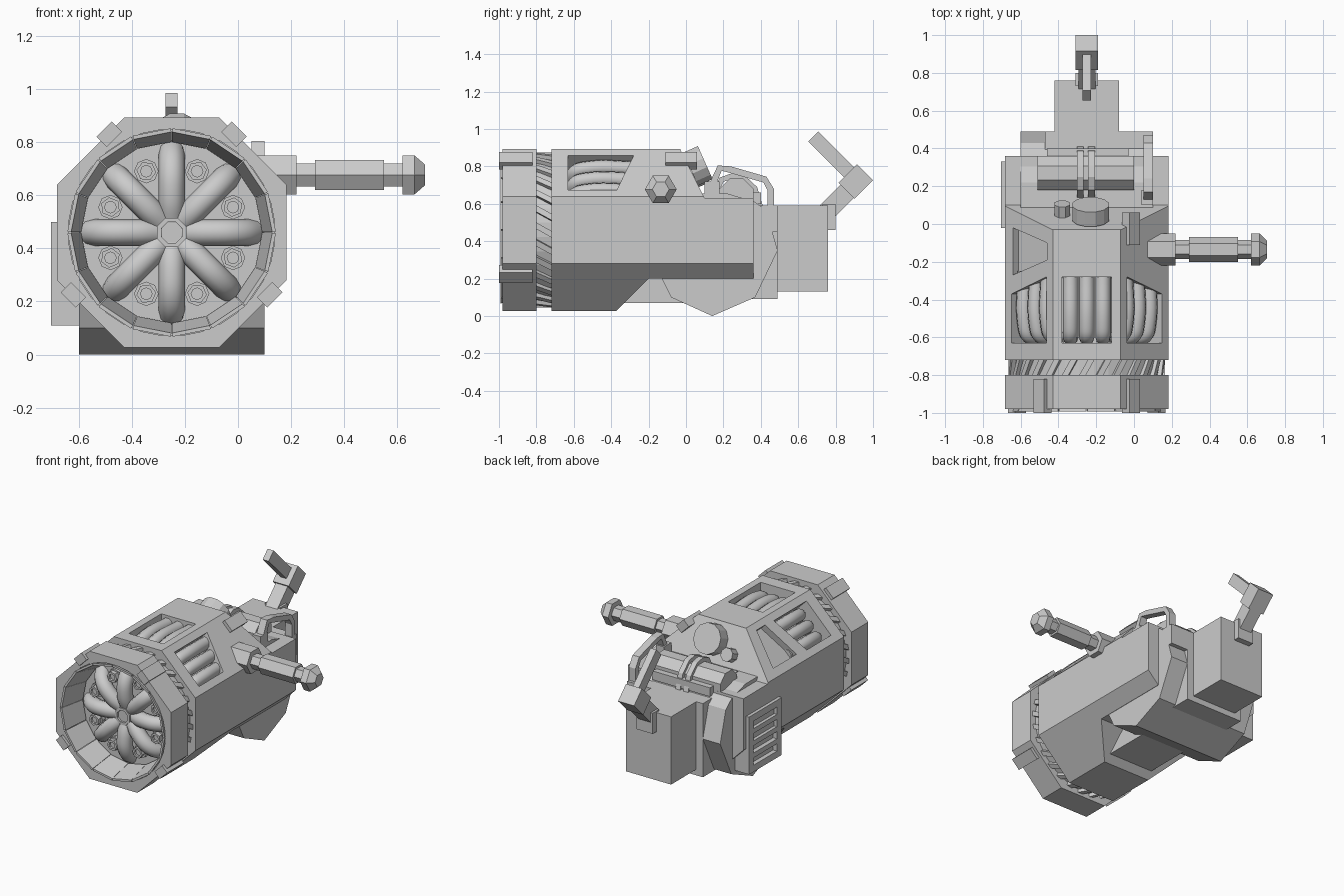
import bpy, bmesh
from math import pi, cos, sin, radians
from mathutils import Matrix, Vector

if "Cube" in bpy.data.objects:
    bpy.data.objects.remove(bpy.data.objects["Cube"])

CX, CZ, APO = -0.25, 0.46, 0.433        # barrel axis and octagon apothem
HUB = Vector((CX, 0, CZ))
X, Y, Z = (1, 2, 0), (0, 2, 1), (0, 1, 2)


def link(name, mesh):
    ob = bpy.data.objects.new(name, mesh)
    bpy.context.collection.objects.link(ob)
    return ob


def spin(angle):
    return Matrix.Translation(HUB) @ Matrix.Rotation(angle, 4, 'Y') @ Matrix.Translation(-HUB)


def pose(ob, at, rx=0):
    ob.matrix_world = Matrix.Translation(at) @ Matrix.Rotation(radians(rx), 4, 'X')
    return ob


def ngon(n, r, u=0, v=0, phase=0.5):
    return [(u + r * cos((i + phase) * 2 * pi / n), v + r * sin((i + phase) * 2 * pi / n)) for i in range(n)]


def loft(name, rings, axis):
    """Skin equal-sided outlines, each given as (points, position along axis)."""
    bm = bmesh.new()
    loops = []
    for pts, d in rings:
        loop = []
        for u, v in pts:
            co = [0, 0, 0]
            a, b, c = axis
            co[a], co[b], co[c] = u, v, d
            loop.append(bm.verts.new(co))
        loops.append(loop)
    for lo, hi in zip(loops, loops[1:]):
        for i in range(len(lo)):
            j = (i + 1) % len(lo)
            bm.faces.new((lo[i], lo[j], hi[j], hi[i]))
    bm.faces.new(loops[0])
    bm.faces.new(loops[-1])
    bmesh.ops.recalc_face_normals(bm, faces=bm.faces)
    mesh = bpy.data.meshes.new(name)
    bm.to_mesh(mesh)
    bm.free()
    return link(name, mesh)


def prism(name, pts, axis, a, b):
    return loft(name, [(pts, a), (pts, b)], axis)


def box(name, x, y, z):
    return prism(name, [(x[0], y[0]), (x[1], y[0]), (x[1], y[1]), (x[0], y[1])], Z, *z)


def block(name, size, at, rx=0):
    sx, sy, sz = (s / 2 for s in size)
    return pose(box(name, (-sx, sx), (-sy, sy), (-sz, sz)), at, rx)


def bake(ob):
    dg = bpy.context.evaluated_depsgraph_get()
    return bpy.data.meshes.new_from_object(ob.evaluated_get(dg))


def cut(ob, tool, op='DIFFERENCE'):
    mod = ob.modifiers.new("cut", 'BOOLEAN')
    mod.object, mod.operation, mod.solver = tool, op, 'EXACT'
    bpy.context.view_layer.update()
    mesh = bake(ob)
    ob.modifiers.clear()
    ob.data = mesh
    bpy.data.objects.remove(tool)


def tube(name, pts, r):
    cu = bpy.data.curves.new(name, 'CURVE')
    cu.dimensions, cu.bevel_depth, cu.bevel_resolution = '3D', r, 3
    cu.resolution_u, cu.use_fill_caps = 6, True
    sp = cu.splines.new('BEZIER')
    sp.bezier_points.add(len(pts) - 1)
    for bp, p in zip(sp.bezier_points, pts):
        bp.co, bp.handle_left_type, bp.handle_right_type = p, 'AUTO', 'AUTO'
    tmp = link("tube_path", cu)
    bpy.context.view_layer.update()
    mesh = bake(tmp)
    bpy.data.objects.remove(tmp)
    return link(name, mesh)


def around(ob, n, phase=0.0):
    for i in range(n):
        o = ob if i == 0 else link(ob.name, ob.data)
        o.matrix_world = spin((i + phase) * 2 * pi / n)


def strip(name, path, t, x, w):
    """Flat bar of thickness t bent along a path in the side plane."""
    inner = []
    for i, p in enumerate(path):
        d = Vector(path[min(i + 1, len(path) - 1)]) - Vector(path[max(i - 1, 0)])
        d.normalize()
        inner.append((p[0] + d.y * t, p[1] - d.x * t))
    return prism(name, path + inner[::-1], X, x - w / 2, x + w / 2)


# Main octagonal body trimmed to its side profile
octagon = ngon(8, APO / cos(pi / 8), CX, CZ)
body = prism("body", octagon, Y, -0.72, 0.36)
side = [(-0.8, 0.0), (-0.4, 0.0), (-0.2, 0.2), (0.5, 0.2), (0.5, 0.63), (0.1, 0.63), (-0.03, 0.89), (-0.04, 1), (-0.8, 1)]
cut(body, prism("side_cutter", side, X, -1, 1), 'INTERSECT')

# Windows with bent tubes on the three upper faces
for turn, skew in ((0, 0), (1, 1), (-1, -1)):
    ends = [-0.28 - 0.045 * abs(skew) - 0.045 * s * skew for s in (-1, 1)]
    win = [(CX - 0.13, -0.63), (CX + 0.13, -0.63), (CX + 0.13, ends[1]), (CX - 0.13, ends[0])]
    tool = prism("window_cutter", win, Z, 0.76, 1.0)
    tool.matrix_world = spin(turn * pi / 4)
    cut(body, tool)
    for u in (-0.086, 0, 0.086):
        t = tube("window_tube", [(CX + u, y, z) for y, z in ((-0.25, 0.835), (-0.54, 0.835), (-0.59, 0.81), (-0.6, 0.74))], 0.041)
        t.matrix_world = spin(turn * pi / 4)
recess = [(CX - 0.12, -0.02), (CX - 0.12, -0.27), (CX + 0.135, -0.19), (CX + 0.135, -0.1)]
tool = prism("recess_cutter", recess, Z, 0.85, 1.0)
tool.matrix_world = spin(-pi / 4)
cut(body, tool)

# Front ring with round mouth and flared lining plates
ring = prism("front_ring", octagon, Y, -0.98, -0.8)
cut(ring, prism("mouth_cutter", ngon(32, 0.39, CX, CZ), Y, -1.1, -0.7))
half = 0.073
plate = loft("mouth_plate", [([(CX - w, CZ + r), (CX + w, CZ + r), (CX + w, CZ + r + 0.014), (CX - w, CZ + r + 0.014)], y)
                             for w, r, y in ((half, 0.372, -0.992), (half * 0.9, 0.335, -0.82))], Y)
around(plate, 16, 0.5)

# Clamp lugs
for u, v, s in ((0.235, 0.37, 1), (-0.235, 0.37, -1), (0.37, -0.235, -1), (-0.37, -0.235, 1)):
    lug = block("ring_lug", (0.08, 0.18, 0.055), (0, 0, 0))
    lug.matrix_world = Matrix.Translation((CX + u, -0.91, CZ + v)) @ Matrix.Rotation(s * pi / 4, 4, 'Y')
lug = block("body_lug", (0.08, 0.17, 0.055), (0, 0, 0))
lug.matrix_world = Matrix.Translation((-0.015, -0.025, 0.83)) @ Matrix.Rotation(pi / 4, 4, 'Y')

# Finned neck between ring and body
prism("neck", ngon(32, 0.395, CX, CZ), Y, -0.8, -0.7)
fin = prism("neck_fin", [(CX - 0.04, -0.8), (CX - 0.005, -0.8), (CX + 0.04, -0.72), (CX + 0.005, -0.72)], Z, CZ + 0.37, CZ + 0.415)
around(fin, 28)

# Hub, radial tubes and bolts inside the mouth
prism("hub", ngon(8, 0.085, CX, CZ), Y, -0.86, -0.78)
hub_nut = prism("hub_nut", ngon(8, 0.06, CX, CZ), Y, -0.885, -0.85)
cut(hub_nut, prism("hub_cutter", ngon(8, 0.042, CX, CZ), Y, -0.9, -0.87))
around(tube("radial_tube", [(CX, y, CZ + r) for r, y in ((0.04, -0.82), (0.14, -0.855), (0.25, -0.84), (0.325, -0.75))], 0.05), 8)
bolt_z = CZ + 0.25
around(prism("bolt_washer", ngon(8, 0.046, CX, bolt_z), Y, -0.83, -0.79), 8, 0.5)
nut = prism("bolt_nut", ngon(6, 0.037, CX, bolt_z), Y, -0.86, -0.82)
cut(nut, prism("nut_cutter", ngon(8, 0.022, CX, bolt_z), Y, -0.9, -0.845))
around(nut, 8, 0.5)

# Side crank handle, turned along x
crank = [(0.085, 0.06, 0.22), (0.05, 0.2, 0.64), (0.065, 0.29, 0.55)]
for name, (r, a, b) in zip(("handle_socket", "handle_rod", "handle_grip"), crank):
    prism(name, ngon(6, r, -0.135, 0.677, 0), X, a, b)
loft("handle_knob", [(ngon(6, r, -0.135, 0.677, 0), x) for r, x in ((0.085, 0.62), (0.085, 0.665), (0.045, 0.705))], X)

# Rear housing, belly and back boxes
housing = [(-0.13, 0.2), (-0.08, 0.1), (0.14, 0.0), (0.37, 0.1), (0.49, 0.35), (0.43, 0.56), (0.37, 0.61), (0.22, 0.655), (0.08, 0.655), (-0.03, 0.5)]
prism("rear_housing", housing, X, -0.6, 0.1)
box("belly_box", (-0.42, -0.08), (-0.33, 0.1), (0.07, 0.25))
box("rear_collar", (-0.47, -0.03), (0.3, 0.49), (0.09, 0.59))
box("rear_box", (-0.42, -0.08), (0.45, 0.76), (0.13, 0.59))

# Slotted vent panel on the right side
vent = box("vent_panel", (-0.705, -0.6), (-0.02, 0.33), (0.11, 0.5))
for i in range(4):
    z = 0.18 + 0.083 * i
    cut(vent, box("slot_cutter", (-0.8, -0.675), (0.03, 0.28), (z - 0.025, z + 0.025)))

# Deck fittings
prism("deck_drum", ngon(8, 0.097, 0.27, 0.645), X, -0.51, 0.0)
box("deck_base", (-0.46, -0.03), (0.1, 0.4), (0.6, 0.66))
pose(prism("slope_disc", ngon(12, 0.1), Z, -0.06, 0.025), (-0.23, 0.08, 0.81), -66)
pose(prism("slope_knob", ngon(8, 0.045), Z, -0.06, 0.03), (-0.38, 0.08, 0.74), -66)
for x in (-0.285, -0.225):
    strip("deck_strap", [(0.14, 0.66), (0.18, 0.74), (0.25, 0.765), (0.31, 0.755), (0.38, 0.69), (0.41, 0.59)], 0.03, x, 0.035)
strip("grab_bar", [(0.12, 0.64), (0.13, 0.72), (0.17, 0.805), (0.24, 0.8), (0.43, 0.745), (0.47, 0.68), (0.47, 0.55)], 0.035, 0.075, 0.05)
box("grab_mount", (-0.03, 0.1), (0.4, 0.49), (0.45, 0.59))
box("grab_front_mount", (0.04, 0.1), (0.1, 0.18), (0.6, 0.72))

# Rear lever with bracket, arm, elbow and tip
box("lever_bracket", (-0.31, -0.19), (0.73, 0.8), (0.46, 0.6))
block("lever_arm", (0.09, 0.1, 0.24), (CX, 0.815, 0.62), -45)
block("lever_elbow", (0.12, 0.12, 0.14), (CX, 0.908, 0.72), -45)
block("lever_tip", (0.045, 0.075, 0.31), (CX, 0.79, 0.85), 45)
